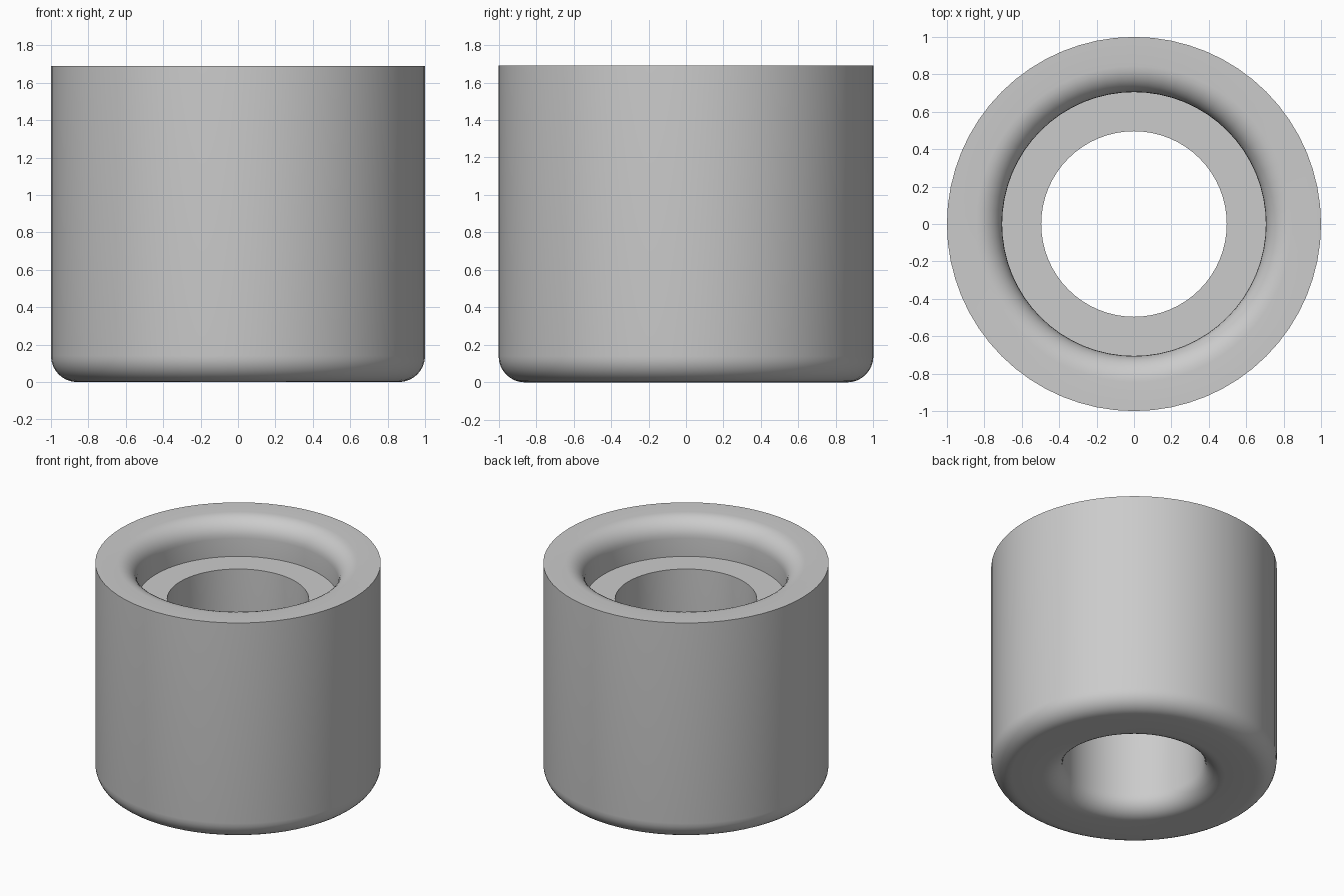
import bpy
import bmesh
import math

cube = bpy.data.objects.get("Cube")
if cube:
    bpy.data.objects.remove(cube, do_unlink=True)

SIDES = 64
STEPS = 8
HEIGHT = 1.69
OUTER, RECESS, BORE = 1.0, 0.705, 0.496
LEDGE = 1.41
ROUND = 0.14


def arc(cx, cz, start, end):
    """Quarter round of the profile, angles in degrees."""
    angles = [math.radians(start + (end - start) * i / STEPS) for i in range(STEPS + 1)]
    return [(cx + ROUND * math.cos(a), cz + ROUND * math.sin(a)) for a in angles]


# Closed wall section: rounded foot, sharp outer rim, rounded recess lip, ledge, bore
profile = arc(OUTER - ROUND, ROUND, -90, 0)
profile += [(OUTER, HEIGHT)]
profile += arc(RECESS + ROUND, HEIGHT - ROUND, 90, 180)
profile += [(RECESS, LEDGE), (BORE, LEDGE)]
profile += arc(BORE + ROUND, ROUND, 180, 270)

# Revolve the section around z
bm = bmesh.new()
verts = [bm.verts.new((r, 0, z)) for r, z in profile]
edges = [bm.edges.new((v, verts[i - 1])) for i, v in enumerate(verts)]
bmesh.ops.spin(bm, geom=verts + edges, cent=(0, 0, 0), axis=(0, 0, 1),
               angle=math.tau, steps=SIDES, use_merge=True)
bmesh.ops.remove_doubles(bm, verts=bm.verts, dist=0.0001)
bmesh.ops.recalc_face_normals(bm, faces=bm.faces)
mesh = bpy.data.meshes.new("bushing")
bm.to_mesh(mesh)
bm.free()

bushing = bpy.data.objects.new("bushing", mesh)
bpy.context.collection.objects.link(bushing)

# Plain grey
grey = bpy.data.materials.new("plain grey")
grey.use_nodes = True
colour = (0.6, 0.6, 0.6, 1)
grey.diffuse_color = colour
grey.node_tree.nodes["Principled BSDF"].inputs["Base Color"].default_value = colour
mesh.materials.append(grey)

# Smooth rounds with crisp rims
bpy.ops.object.select_all(action="DESELECT")
bushing.select_set(True)
bpy.context.view_layer.objects.active = bushing
bpy.ops.object.shade_smooth_by_angle(angle=math.radians(30))
